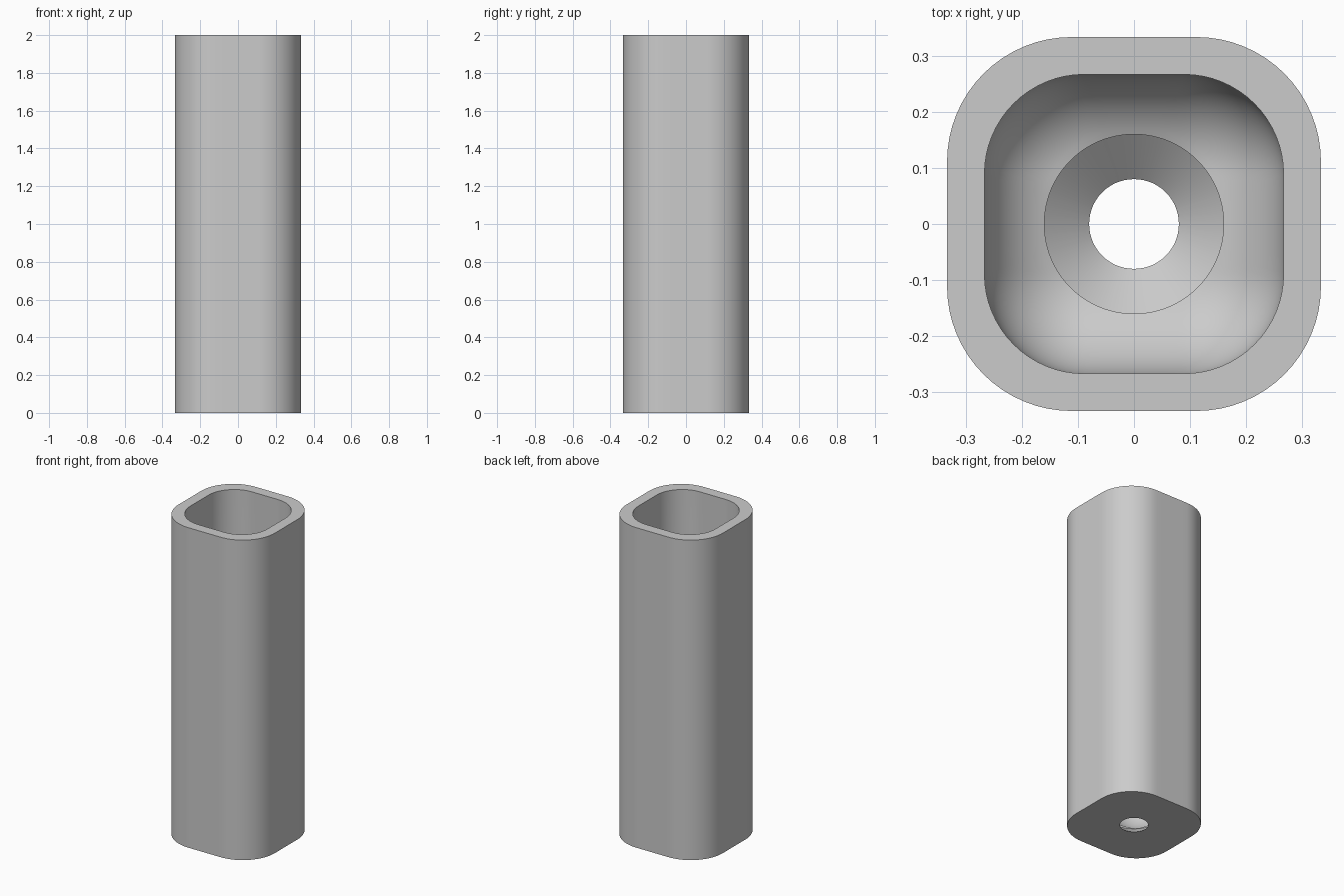
import bpy, bmesh
from math import sin, cos, pi, sqrt, hypot
from mathutils import Vector

cube = bpy.data.objects.get("Cube")
if cube:
    bpy.data.objects.remove(cube)

HEIGHT = 2.0
OUTER, INNER = 1 / 3, 4 / 15      # half widths of the outside and the cavity
ROUND = 2 / 3                     # corner radius as a share of the half width
FLOOR = 1 / 15                    # floor thickness
HOLE, SINK = 0.08, 0.16           # drain hole radius, bottom and top
ARC, FLAT, FILLET = 16, 6, 16     # segments

# Unit outline: a rounded square, corner arcs joined by subdivided sides
core = 1 - ROUND
outline = []
for q in range(4):
    turn = q * pi / 2
    corner = [Vector((core + ROUND * cos(i * pi / 2 / ARC),
                      core + ROUND * sin(i * pi / 2 / ARC))) for i in range(ARC + 1)]
    side = [Vector((core - 2 * core * i / FLAT, 1)) for i in range(1, FLAT)]
    for p in corner + side:
        outline.append(Vector((p.x * cos(turn) - p.y * sin(turn),
                               p.x * sin(turn) + p.y * cos(turn))))


def square(half, z):
    return [(p.x * half, p.y * half, z) for p in outline]


def circle(radius, z):
    return [(*(p.normalized() * radius), z) for p in outline]


def cavity_floor(p):
    """Height of the rounded cavity bottom at a point."""
    c, r = INNER * core, INNER * ROUND
    d = hypot(max(abs(p.x) - c, 0), max(abs(p.y) - c, 0))
    return FLOOR + r - sqrt(max(r * r - d * d, 0))


def fillet(k):
    """Ring running from the cavity wall (k = 0) in to the drain hole (k = 1)."""
    ring = []
    for p in outline:
        wall, rim = p * INNER, p.normalized() * SINK
        q = rim.lerp(wall, cos(k * pi / 2))
        ring.append((q.x, q.y, cavity_floor(q)))
    return ring


# Closed loop of rings: underside, outside, rim, cavity, rounded floor, drain
rings = [circle(HOLE, 0), square(OUTER, 0), square(OUTER, HEIGHT), square(INNER, HEIGHT)]
rings += [fillet(i / FILLET) for i in range(FILLET + 1)]
rings.append(circle(SINK, FLOOR))

bm = bmesh.new()
loops = [[bm.verts.new(co) for co in ring] for ring in rings]
n = len(outline)
for a, b in zip(loops, loops[1:] + loops[:1]):
    for i in range(n):
        j = (i + 1) % n
        bm.faces.new((a[i], b[i], b[j], a[j]))
bmesh.ops.recalc_face_normals(bm, faces=bm.faces)
mesh = bpy.data.meshes.new("square_tube_pot")
bm.to_mesh(mesh)
bm.free()

grey = bpy.data.materials.new("light_grey")
grey.use_nodes = True
grey.diffuse_color = (0.6, 0.6, 0.6, 1)
grey.node_tree.nodes["Principled BSDF"].inputs["Base Color"].default_value = (0.6, 0.6, 0.6, 1)
mesh.materials.append(grey)

pot = bpy.data.objects.new("square_tube_pot", mesh)
bpy.context.collection.objects.link(pot)
bpy.ops.object.select_all(action='DESELECT')
pot.select_set(True)
bpy.context.view_layer.objects.active = pot
bpy.ops.object.shade_smooth_by_angle(angle=pi / 6)
